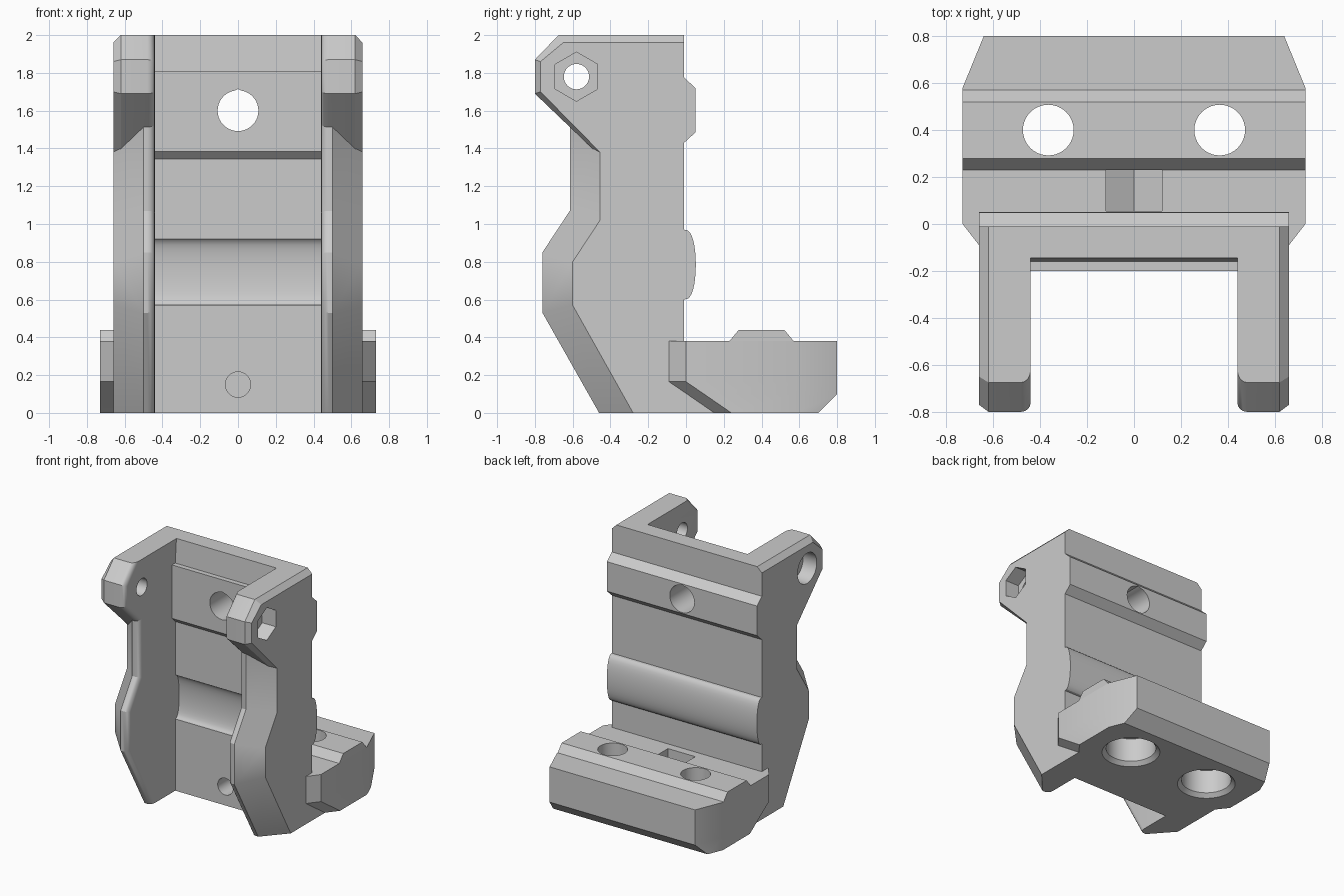
import bpy, bmesh, math
from mathutils import Vector

cube = bpy.data.objects.get("Cube")
if cube:
    bpy.data.objects.remove(cube, do_unlink=True)

grey = bpy.data.materials.new("plain_grey")
grey.use_nodes = True
grey.diffuse_color = (0.6, 0.6, 0.6, 1)
grey.node_tree.nodes["Principled BSDF"].inputs["Base Color"].default_value = (0.6, 0.6, 0.6, 1)


def loft(name, rings, round_edge=None):
    """Skin matching rings of points, cap both ends, optionally round chosen edges."""
    bm = bmesh.new()
    loops = [[bm.verts.new(p) for p in ring] for ring in rings]
    n = len(loops[0])
    for a, b in zip(loops, loops[1:]):
        for i in range(n):
            j = (i + 1) % n
            bm.faces.new((a[i], a[j], b[j], b[i]))
    bm.faces.new(loops[0])
    bm.faces.new(loops[-1])
    bmesh.ops.recalc_face_normals(bm, faces=bm.faces)
    if round_edge:
        edges = [e for e in bm.edges if round_edge(e)]
        bmesh.ops.bevel(bm, geom=edges, offset=0.04, segments=4, profile=0.5, affect='EDGES')
        bmesh.ops.recalc_face_normals(bm, faces=bm.faces)
    mesh = bpy.data.meshes.new(name)
    bm.to_mesh(mesh)
    bm.free()
    mesh.materials.append(grey)
    obj = bpy.data.objects.new(name, mesh)
    bpy.context.collection.objects.link(obj)
    return obj


def prism(name, pts, axis, lo, hi):
    """Extrude a 2D outline along x (y,z points), y (x,z points) or z (x,y points)."""
    def ring(d):
        out = []
        for p in pts:
            c = list(p)
            c.insert("xyz".index(axis), d)
            out.append(c)
        return out
    return loft(name, [ring(lo), ring(hi)])


def circle(u, v, r, n=40, start=0.0):
    return [(u + r * math.cos(start + math.tau * i / n),
             v + r * math.sin(start + math.tau * i / n)) for i in range(n)]


def cut(targets, cutter):
    cutter.hide_render = True
    for t in targets:
        mod = t.modifiers.new("cut", 'BOOLEAN')
        mod.operation, mod.solver, mod.object = 'DIFFERENCE', 'EXACT', cutter
        bpy.context.view_layer.objects.active = t
        bpy.ops.object.modifier_apply(modifier=mod.name)
    bpy.data.objects.remove(cutter, do_unlink=True)


BACK = -0.01
parts = []

# Side cheeks: lower column with a broad chamfer, upper head with a narrow one
column = [(-.46, 0), (-.76, .53), (-.76, .85), (-.615, 1.07), (-.615, 1.55), (BACK, 1.55), (BACK, 0)]
column_rim = [(-.28, 0), (-.6, .57), (-.6, .8), (-.455, 1.02), (-.455, 1.55), (BACK, 1.55), (BACK, 0)]
head = [(BACK, 1.36), (-.455, 1.36), (-.8, 1.69), (-.8, 1.87), (-.675, 2), (BACK, 2)]
head_rim = [(BACK, 1.36), (-.455, 1.38), (-.77, 1.7), (-.77, 1.86), (-.65, 1.96), (BACK, 1.96)]


def inner_front(e):
    mid = (e.verts[0].co + e.verts[1].co) / 2
    return mid.y < -0.45 and all(abs(abs(v.co.x) - 0.44) < 1e-4 for v in e.verts)


heads = {}
for side, s in (("left", 1), ("right", -1)):
    for label, outline, rim, knee in (("column", column, column_rim, .5), ("head", head, head_rim, .62)):
        rings = [[(s * x, y, z) for y, z in pts]
                 for x, pts in ((.44, outline), (knee, outline), (.66, rim))]
        obj = loft(f"{side}_{label}", rings, inner_front)
        parts.append(obj)
        if label == "head":
            heads[s] = obj

# Back plate with a raised inner pad and a rounded groove
groove = []
for i in range(17):
    t = math.pi * i / 16
    groove.append((-.16 + .05 * math.sin(t) ** .8, .745 - .175 * math.cos(t)))
plate_pts = [(BACK, 0), (-.16, 0)] + groove + [(-.16, 1.345), (-.2, 1.385), (-.2, 1.81),
                                              (-.16, 1.81), (-.145, 2), (BACK, 2)]
plate = prism("back_plate", plate_pts, "x", -.6, .6)

# Raised rail and rounded bulge across the back
rail = prism("upper_rail", [(-.05, 1.43), (BACK, 1.43), (.05, 1.485), (.05, 1.72),
                            (BACK, 1.775), (-.05, 1.775)], "x", -.66, .66)
bulge_pts = [(-.03, .6)]
for i in range(17):
    t = math.pi * i / 16
    bulge_pts.append((BACK + .062 * math.sin(t) ** .75, .785 - .185 * math.cos(t)))
bulge = prism("back_bulge", bulge_pts + [(-.03, .97)], "x", -.66, .66)


# Foot block: tapered front corners, clipped rear corners, chamfered lower rear edge
def foot_ring(z, front, rear, rear_x):
    half = [(.66, front), (.73, front + .09), (.73, .58), (rear_x, rear)]
    return [(x, y, z) for x, y in half] + [(-x, y, z) for x, y in reversed(half)]


foot = loft("foot_block", [foot_ring(0, .15, .7, .68), foot_ring(.1, .005, .8, .64),
                           foot_ring(.165, -.09, .8, .64), foot_ring(.38, -.09, .8, .64)])
foot_rail = prism("foot_rail", [(.23, .3), (.23, .38), (.28, .44), (.52, .44), (.57, .38), (.57, .3)],
                  "x", -.73, .73)
web = prism("foot_web", [(-.1, 0), (.18, 0), (.18, .165), (-.1, .165)], "x", -.66, .66)
parts += [plate, rail, bulge, foot, foot_rail, web]

# Teardrop hole through the plate and rail
drop = circle(0, 1.6, .108)
drop[10] = (0, 1.715)
cut([plate, rail], prism("hole_cutter", drop, "y", -.4, .3))

# Pivot holes: hexagonal pocket on the left, round pocket on the right
for s, sides, r in ((1, 6, .13), (-1, 40, .12)):
    lo, hi = sorted((s * .3, s * .8))
    cut([heads[s]], prism("pivot_cutter", circle(-.58, 1.78, .067), "x", lo, hi))
    lo, hi = sorted((s * .54, s * .8))
    cut([heads[s]], prism("pocket_cutter", circle(-.58, 1.78, r, sides, math.pi / 2), "x", lo, hi))

# Front bolt hole and nut slot
cut([plate, foot, web], prism("bolt_cutter", circle(0, .15, .067), "y", -.4, .27))
cut([foot, web], prism("nut_cutter", [(-.12, .5), (-.12, .08), (0, .011), (.12, .08), (.12, .5)],
                       "y", .055, .23))

# Foot mounting holes with flared counterbores underneath
for s in (1, -1):
    cut([foot, foot_rail], prism("mount_cutter", circle(s * .365, .4, .108), "z", -.1, .6))
    bore = [[(x, y, z) for x, y in circle(s * .365, .4, r)]
            for z, r in ((-.03, .245), (.03, .185), (.22, .185))]
    cut([foot], loft("bore_cutter", bore))

# Smooth the curved surfaces, keep the corners crisp
for obj in parts:
    bpy.ops.object.select_all(action='DESELECT')
    obj.select_set(True)
    bpy.context.view_layer.objects.active = obj
    bpy.ops.object.shade_smooth_by_angle(angle=math.radians(25))
